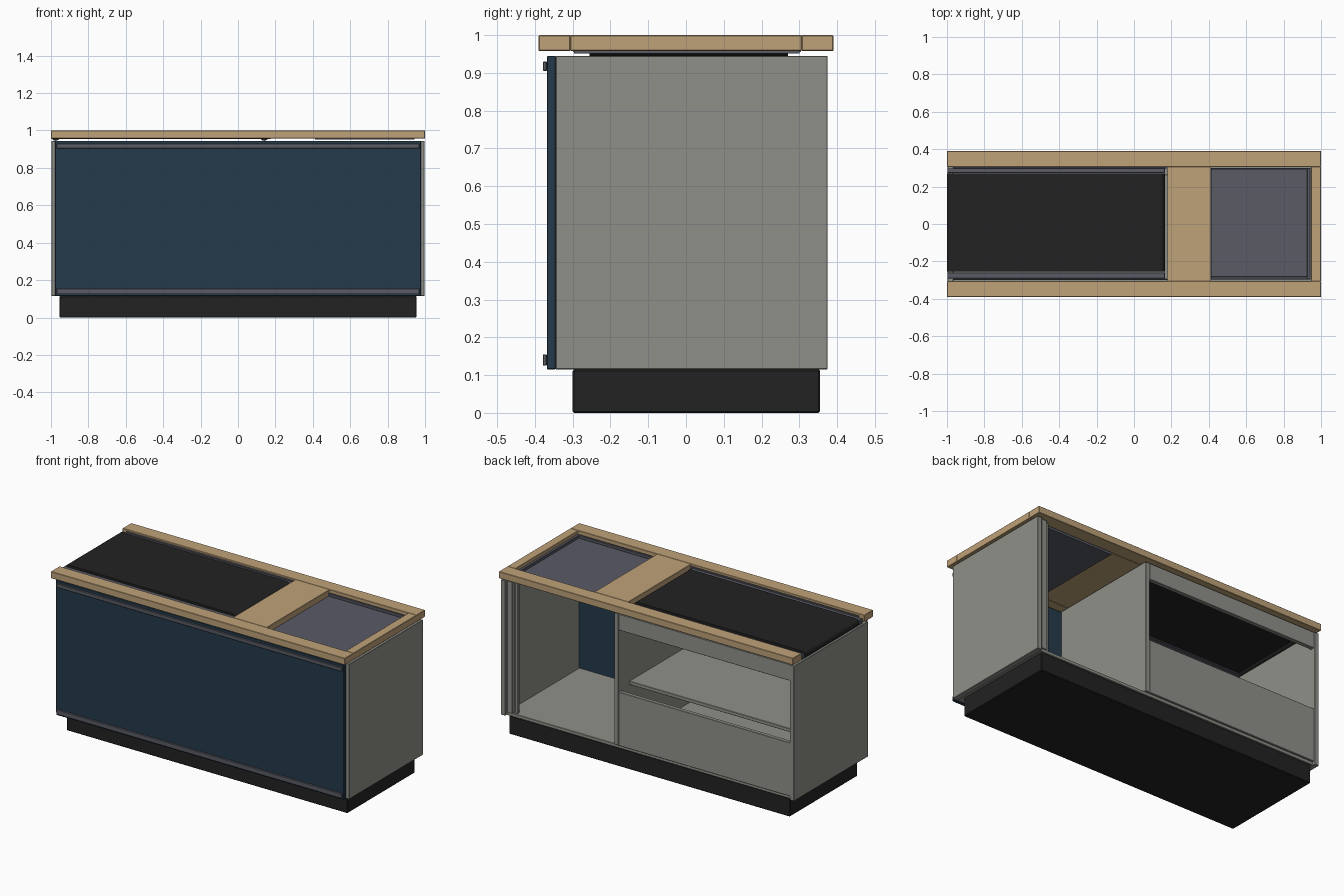
import bpy

if "Cube" in bpy.data.objects:
    bpy.data.objects.remove(bpy.data.objects["Cube"], do_unlink=True)


def material(name, r, g, b):
    m = bpy.data.materials.new(name)
    m.use_nodes = True
    m.diffuse_color = (r, g, b, 1)
    m.node_tree.nodes["Principled BSDF"].inputs["Base Color"].default_value = (r, g, b, 1)
    return m


wood = material("light wood", 0.52, 0.36, 0.19)
grey = material("warm grey laminate", 0.28, 0.28, 0.255)
blue = material("dark blue panel", 0.018, 0.043, 0.07)
metal = material("blue grey metal", 0.1, 0.103, 0.13)
black = material("black rubber", 0.016, 0.016, 0.016)


def box(name, mat, x, y, z, bevel=0.002):
    """Box from its (min, max) extents on each axis."""
    bpy.ops.mesh.primitive_cube_add(size=1)
    ob = bpy.context.object
    ob.name = name
    spans = (x, y, z)
    ob.location = [(a + b) / 2 for a, b in spans]
    ob.scale = [b - a for a, b in spans]
    bpy.ops.object.transform_apply(location=False, rotation=False, scale=True)
    ob.data.materials.append(mat)
    if bevel:
        mod = ob.modifiers.new("soft_edges", "BEVEL")
        mod.width = bevel
        mod.segments = 1
    return ob


def roller(name, x, y, z, radius):
    bpy.ops.mesh.primitive_cylinder_add(vertices=24, radius=radius, depth=y[1] - y[0],
                                        location=(x, sum(y) / 2, z),
                                        rotation=(1.5708, 0, 0))
    ob = bpy.context.object
    ob.name = name
    ob.data.materials.append(black)
    bpy.ops.object.shade_smooth_by_angle()


base, top = 0.115, 0.945

# Plinth and cabinet carcass
box("plinth", black, (-0.955, 0.955), (-0.30, 0.355), (0, base), 0.004)
box("left_side_panel", grey, (0.967, 0.997), (-0.345, 0.375), (base, top))
box("right_side_panel", grey, (-0.997, -0.967), (-0.345, 0.375), (base, top))
box("cabinet_floor", grey, (-0.967, 0.967), (-0.345, 0.36), (base, 0.135))
box("divider", grey, (0.2, 0.228), (-0.345, 0.37), (0.135, top))
box("rear_post", grey, (0.925, 0.962), (0.335, 0.365), (0.135, top))
box("inner_rear_post", grey, (0.9, 0.918), (0.33, 0.35), (0.135, top))

# Cashier side under the belt
box("lower_back_panel", grey, (-0.967, 0.2), (0.345, 0.37), (0.135, 0.465))
box("upper_back_rail", grey, (-0.967, 0.2), (0.345, 0.37), (0.845, top))
box("shelf", grey, (-0.967, 0.2), (-0.3, 0.265), (0.47, 0.492))

# Customer side
box("front_panel", blue, (-0.978, 0.978), (-0.368, -0.345), (base, top))
for label, z in (("lower", (0.125, 0.155)), ("upper", (0.905, 0.93))):
    box(label + "_bumper_strip", metal, (-0.97, 0.97), (-0.379, -0.368), z)

# Wooden worktop frame
deck = (0.958, 1.0)
box("front_worktop_rail", wood, (-1, 1), (-0.39, -0.306), deck)
box("back_worktop_rail", wood, (-1, 1), (0.306, 0.39), deck)
box("worktop_bridge", wood, (0.178, 0.41), (-0.306, 0.306), deck)
box("worktop_end", wood, (0.946, 1), (-0.306, 0.306), deck)

# Conveyor belt with end rollers and side guides
belt_y = (-0.255, 0.27)
box("conveyor_belt", black, (-0.975, 0.14), belt_y, (0.96, 0.994), 0)
for label, x in (("outer", -0.975), ("inner", 0.14)):
    roller(label + "_belt_roller", x, belt_y, 0.9695, 0.0245)
for label, y, lip in (("front", (-0.292, -0.259), (-0.299, -0.292)),
                      ("back", (0.274, 0.298), (0.298, 0.304))):
    box(label + "_belt_guide", metal, (-0.998, 0.165), y, (0.955, 0.984))
    box(label + "_belt_guide_lip", metal, (-0.97, 0.175), lip, (0.955, 0.992))

# Recessed scale tray
box("tray_plate", metal, (0.412, 0.944), (-0.296, 0.3), (0.951, 0.966), 0)
box("tray_end_rim", metal, (0.926, 0.944), (-0.296, 0.3), (0.966, 0.984))
for label, y in (("front", (-0.296, -0.282)), ("back", (0.288, 0.3))):
    box(label + "_tray_rim", metal, (0.412, 0.926), y, (0.966, 0.984))
